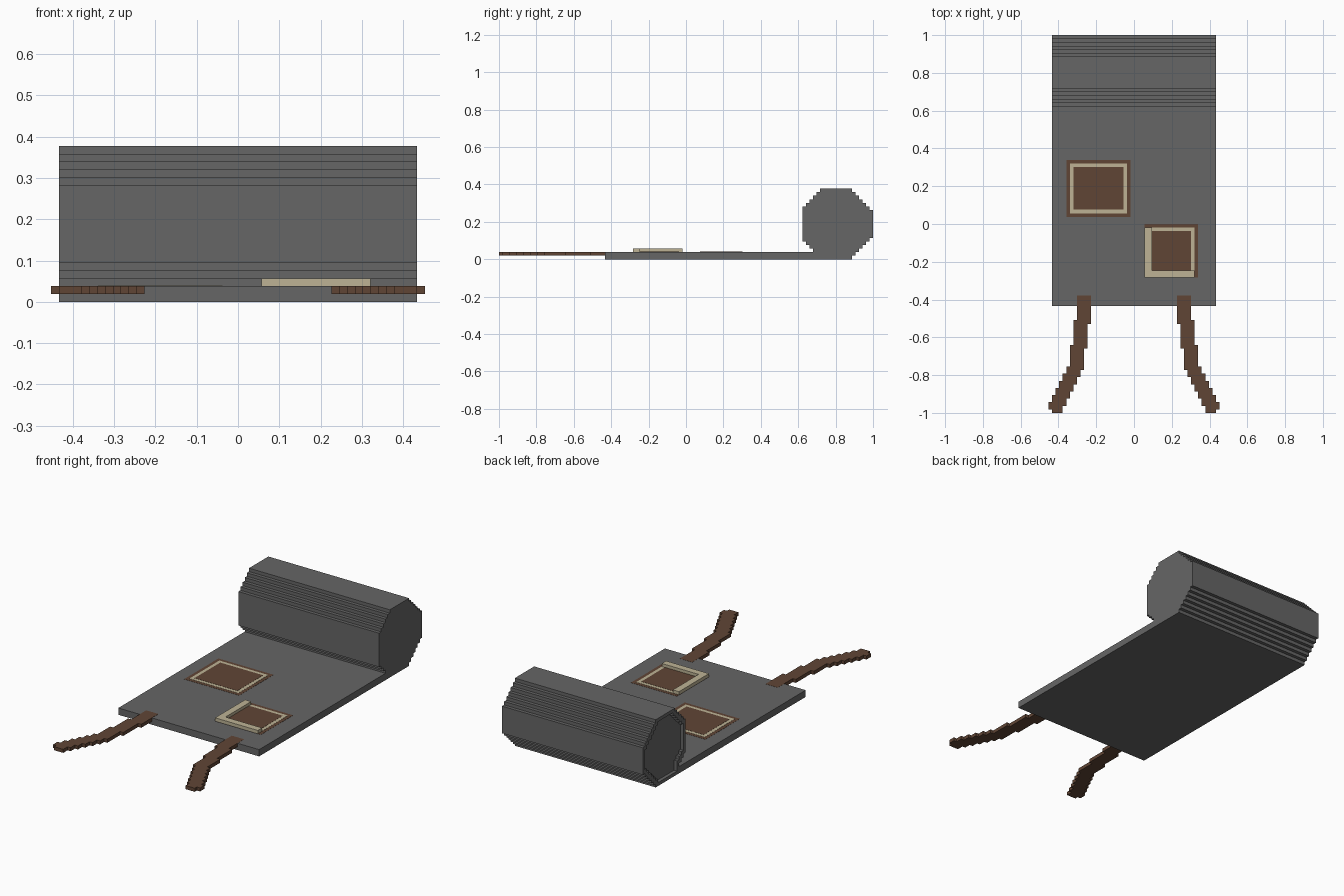
import bpy, bmesh
from mathutils import Vector

U = 2 / 106          # one block of the stepped style
LIFT = 0.0008        # height between thin inlaid plates

if "Cube" in bpy.data.objects:
    bpy.data.objects.remove(bpy.data.objects["Cube"])


def make_material(name, color):
    mat = bpy.data.materials.new(name)
    mat.use_nodes = True
    mat.diffuse_color = (*color, 1)
    bsdf = next(n for n in mat.node_tree.nodes if n.type == "BSDF_PRINCIPLED")
    bsdf.inputs["Base Color"].default_value = (*color, 1)
    return mat


grey = make_material("grey fabric", (0.133, 0.133, 0.133))
brown = make_material("brown leather", (0.118, 0.06, 0.036))
cream = make_material("cream trim", (0.51, 0.45, 0.3))


def finish(name, bm, mat):
    bmesh.ops.recalc_face_normals(bm, faces=bm.faces[:])
    mesh = bpy.data.meshes.new(name)
    bm.to_mesh(mesh)
    bm.free()
    mesh.materials.append(mat)
    obj = bpy.data.objects.new(name, mesh)
    bpy.context.collection.objects.link(obj)
    return obj


def extrude_outline(bm, points, direction):
    """Solid from a closed outline; returns its starting face."""
    base = bm.faces.new([bm.verts.new(Vector(p) * U) for p in points])
    copy = bmesh.ops.duplicate(bm, geom=[base])
    top = next(g for g in copy["geom"] if isinstance(g, bmesh.types.BMFace))
    bmesh.ops.translate(bm, verts=top.verts[:], vec=Vector(direction) * U)
    low, high = base.verts[:], top.verts[:]
    for i in range(len(low)):
        j = (i + 1) % len(low)
        bm.faces.new((low[i], low[j], high[j], high[i]))
    return base


def box(name, x, y, z, mat):
    bm = bmesh.new()
    outline = [(x[0], y[0], z[0]), (x[1], y[0], z[0]),
               (x[1], y[1], z[0]), (x[0], y[1], z[0])]
    extrude_outline(bm, outline, (0, 0, z[1] - z[0]))
    return finish(name, bm, mat)


def plate(name, x, y, level, mat):
    return box(name, x, y, (1.9, 2 + level * LIFT / U), mat)


# Flat mat
box("mat", (-23, 23), (-23, 36), (0, 2), grey)


# Rolled end: stepped octagon with a shallow recess at one end
def front_edge(row):
    return 33 + (3 if row < 2 else max(0, 5 - row, row - 14))


def back_edge(row):
    return 53 - max(0, 6 - row, row - 13)


def stepped(edge):
    pts = []
    for row in range(20):
        if row == 0 or edge(row) != edge(row - 1):
            if row:
                pts.append((-23, edge(row - 1), row))
            pts.append((-23, edge(row), row))
    return pts + [(-23, edge(19), 20)]


bm = bmesh.new()
end = extrude_outline(bm, stepped(front_edge) + stepped(back_edge)[::-1], (46, 0, 0))
bmesh.ops.recalc_face_normals(bm, faces=bm.faces[:])
bmesh.ops.inset_region(bm, faces=[end], thickness=U, use_even_offset=True)
inner = bmesh.ops.extrude_discrete_faces(bm, faces=[end])["faces"][0]
bmesh.ops.translate(bm, verts=inner.verts[:], vec=(U, 0, 0))
finish("roll", bm, grey)

# Straps: stepped outline curving outward, set flush into the mat edge
starts = [-20, -27, -34, -40, -42, -44, -46, -48, -50]
stops = starts[1:] + [-53]
for side, label in ((1, "left"), (-1, "right")):
    outer, inside = [], []
    for i, (a, b) in enumerate(zip(starts, stops)):
        outer += [(side * (16 + i), a, 1), (side * (16 + i), b, 1)]
        inside += [(side * (12 + i), a - (i > 0), 1),
                   (side * (12 + i), b - (b > -53), 1)]
    # clipped outer corner at the tip
    tip = side * (16 + len(starts) - 1)
    outer[-1] = (tip, -52, 1)
    outer += [(tip - side, -52, 1), (tip - side, -53, 1)]
    bm = bmesh.new()
    extrude_outline(bm, outer + inside[::-1], (0, 0, 1 + LIFT / U))
    finish(label + "_strap", bm, brown)

# Flat patch, inlaid in the mat
for i, (name, mat) in enumerate((("border", brown), ("trim", cream), ("center", brown))):
    plate("flat_patch_" + name, (-19 + i, -1 - i), (2 + i, 18 - i), i + 1, mat)

# Second patch, with a raised trim on two sides
plate("raised_patch_border", (3, 18), (-15, 0), 1, brown)
plate("raised_patch_trim", (4, 17), (-14, -1), 2, cream)
plate("raised_patch_center", (5, 16), (-13, -2), 3, brown)
box("raised_trim_side", (3, 5), (-13, -1), (2, 3), cream)
box("raised_trim_front", (3, 17), (-15, -13), (2, 3), cream)
